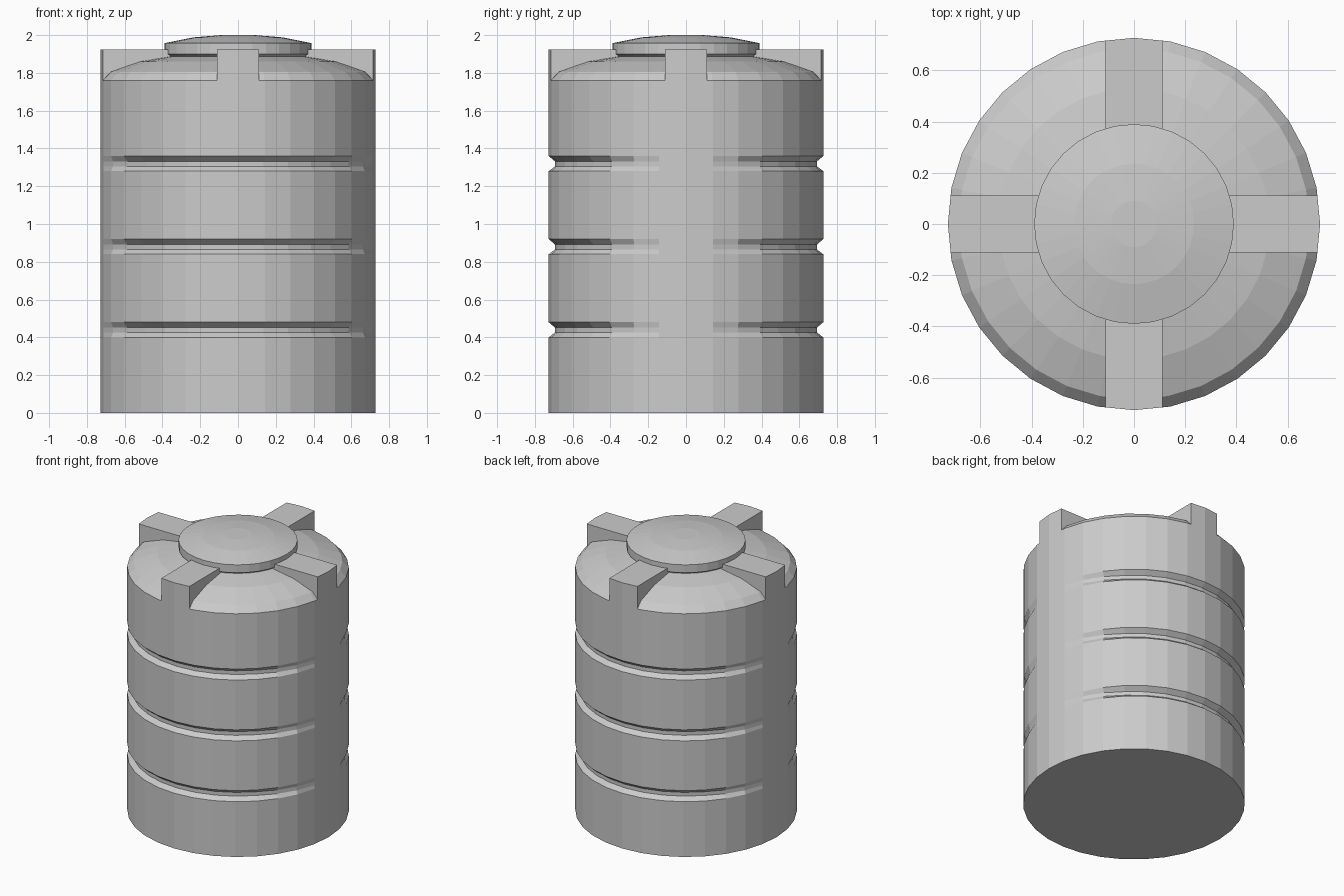
import bpy, bmesh, math

cube = bpy.data.objects.get("Cube")
if cube:
    bpy.data.objects.remove(cube, do_unlink=True)

SIDES = 32
R = 0.727
ROOF_Z = 1.76

grey = bpy.data.materials.new("grey plastic")
grey.use_nodes = True
colour = (0.6, 0.6, 0.6, 1)
grey.diffuse_color = colour
grey.node_tree.nodes["Principled BSDF"].inputs["Base Color"].default_value = colour


def finish(name, bm):
    bmesh.ops.recalc_face_normals(bm, faces=bm.faces)
    mesh = bpy.data.meshes.new(name)
    bm.to_mesh(mesh)
    bm.free()
    mesh.materials.append(grey)
    obj = bpy.data.objects.new(name, mesh)
    bpy.context.collection.objects.link(obj)
    return obj


def groove_fade(angle):
    """Full depth at front and back, none near the two side pillars."""
    from_side = math.degrees(math.asin(min(1, abs(math.sin(angle)))))
    return max(0, min(1, (from_side - 11.25) / 33.75))


def lathe(name, profile):
    """Spin (radius, height, groove depth) rings and cap both ends."""
    bm = bmesh.new()
    rings = []
    for radius, z, depth in profile:
        ring = []
        for i in range(SIDES):
            a = 2 * math.pi * i / SIDES
            r = radius - depth * groove_fade(a)
            ring.append(bm.verts.new((r * math.cos(a), r * math.sin(a), z)))
        rings.append(ring)
    for low, high in zip(rings, rings[1:]):
        for i in range(SIDES):
            j = (i + 1) % SIDES
            bm.faces.new((low[i], low[j], high[j], high[i]))
    bm.faces.new(rings[0])
    bm.faces.new(rings[-1])
    return finish(name, bm)


# Tank body with three grooves and a shallow domed roof
body = [(R, 0, 0)]
for z in (0.44, 0.88, 1.32):
    body += [(R, z - 0.04, 0), (R, z - 0.015, 0.033),
             (R, z + 0.012, 0.033), (R, z + 0.04, 0)]
body += [(R, ROOF_Z, 0), (0.685, 1.805, 0), (0.53, 1.86, 0), (0.37, 1.887, 0)]
lathe("tank_body", body)

# Lid with a low dome
lathe("lid", [(0.372, 1.87, 0), (0.372, 1.888, 0), (0.39, 1.9, 0),
              (0.39, 1.957, 0), (0.235, 1.988, 0), (0.09, 2.0, 0)])

# Four radial ribs whose outer ends follow the tank wall
HALF, RIB_TOP, INNER = 0.112, 1.923, 0.36
step = 2 * math.pi / SIDES
edge = R - HALF * math.tan(step / 2)
outline = [(INNER, -HALF), (edge, -HALF), (R, 0), (edge, HALF), (INNER, HALF)]
for name, turn in (("left", 0), ("back", 1), ("right", 2), ("front", 3)):
    bm = bmesh.new()
    base = bm.faces.new([bm.verts.new((x, y, ROOF_Z)) for x, y in outline])
    top = bmesh.ops.extrude_face_region(bm, geom=[base])["geom"]
    for v in top:
        if isinstance(v, bmesh.types.BMVert):
            v.co.z = RIB_TOP
    rib = finish(name + "_rib", bm)
    rib.rotation_euler.z = turn * math.pi / 2
